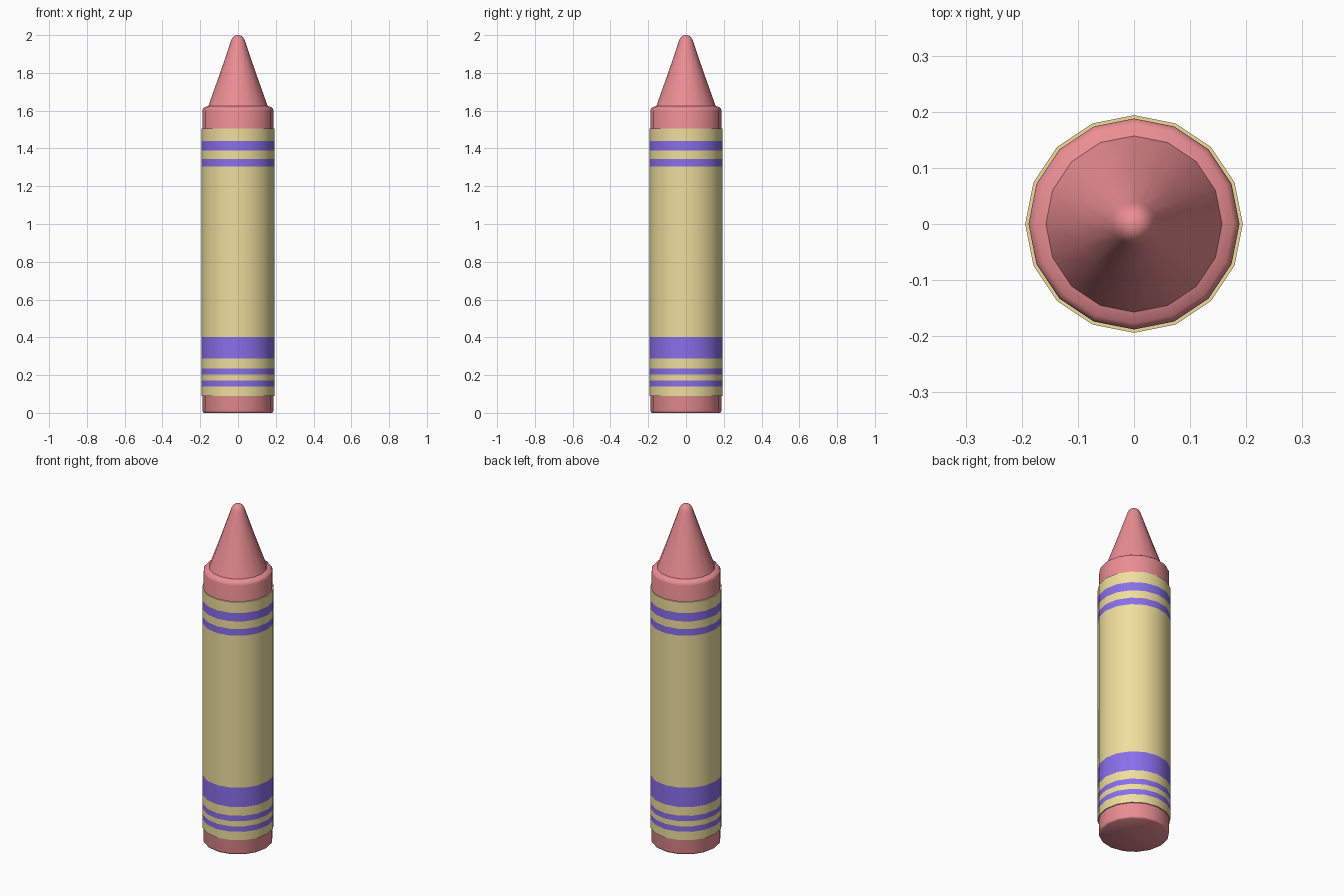
import bpy, bmesh, math

if "Cube" in bpy.data.objects:
    bpy.data.objects.remove(bpy.data.objects["Cube"])

SIDES = 16


def material(name, color):
    m = bpy.data.materials.new(name)
    m.diffuse_color = (*color, 1)
    m.use_nodes = True
    m.node_tree.nodes["Principled BSDF"].inputs["Base Color"].default_value = m.diffuse_color
    return m


def lathe(name, profile, mats, slots=None, angle=35):
    """Revolve (radius, z) points; slots gives a material index per profile segment."""
    bm = bmesh.new()
    rings = []
    for r, z in profile:
        if r == 0:
            rings.append([bm.verts.new((0, 0, z))] * SIDES)
        else:
            rings.append([bm.verts.new((r * math.cos(i * math.tau / SIDES),
                                        r * math.sin(i * math.tau / SIDES), z))
                          for i in range(SIDES)])
    for k, (a, b) in enumerate(zip(rings, rings[1:])):
        for i in range(SIDES):
            j = (i + 1) % SIDES
            corners = list(dict.fromkeys((a[i], a[j], b[j], b[i])))
            face = bm.faces.new(corners)
            face.material_index = slots[k] if slots else 0
    bmesh.ops.recalc_face_normals(bm, faces=bm.faces)
    mesh = bpy.data.meshes.new(name)
    bm.to_mesh(mesh)
    bm.free()
    for m in mats:
        mesh.materials.append(m)
    obj = bpy.data.objects.new(name, mesh)
    bpy.context.collection.objects.link(obj)
    bpy.ops.object.select_all(action='DESELECT')
    obj.select_set(True)
    bpy.context.view_layer.objects.active = obj
    bpy.ops.object.shade_smooth_by_angle(angle=math.radians(angle))
    return obj


red = material("red_wax", (0.83, 0.27, 0.29))
yellow = material("yellow_paper", (0.86, 0.73, 0.34))
blue = material("blue_stripe", (0.25, 0.16, 0.82))

# Wax stick with rounded shoulders, cone and blunt tip
lathe("wax_stick", [
    (0, 0), (0.18, 0), (0.186, 0.004), (0.188, 0.012),
    (0.188, 1.60), (0.185, 1.611), (0.177, 1.618), (0.157, 1.625),
    (0.098, 1.79), (0.040, 1.96), (0.034, 1.978), (0.024, 1.992),
    (0.012, 1.999), (0, 2.0)], [red], angle=45)

# Paper sleeve, colours alternating between the stripe edges
R, INNER = 0.194, 0.18
edges = [0.09, 0.14, 0.172, 0.203, 0.235, 0.287, 0.402,
         1.305, 1.345, 1.39, 1.44, 1.505]
profile = [(INNER, edges[0])] + [(R, z) for z in edges] + [(INNER, edges[-1])]
slots = [0] + [i % 2 for i in range(len(edges) - 1)] + [0]
lathe("paper_sleeve", profile, [yellow, blue], slots)
